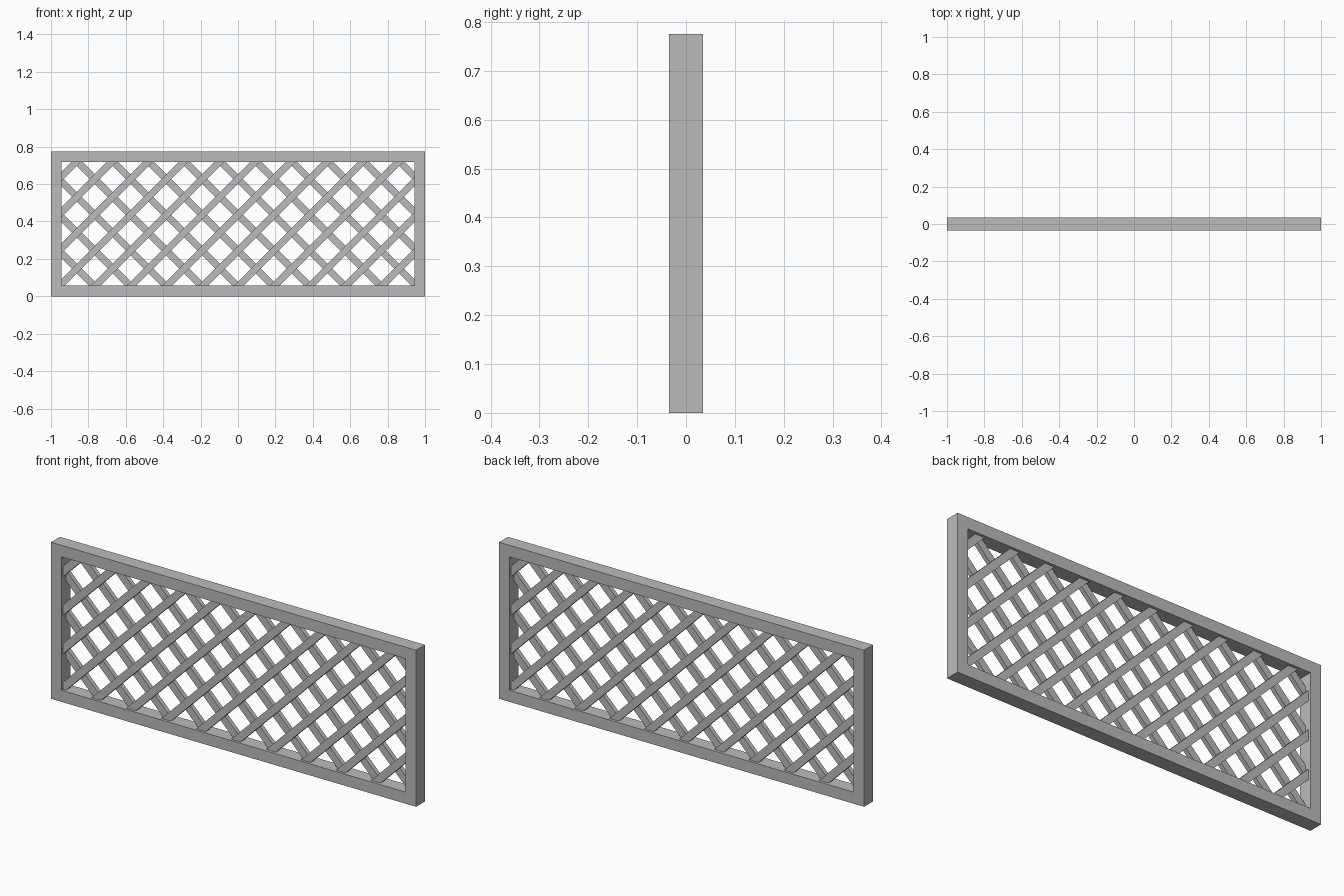
import bpy, bmesh, math
from mathutils import Matrix, Vector

if "Cube" in bpy.data.objects:
    bpy.data.objects.remove(bpy.data.objects["Cube"])

grey = bpy.data.materials.new("plain grey")
grey.diffuse_color = (0.5, 0.5, 0.5, 1)
grey.use_nodes = True
grey.node_tree.nodes["Principled BSDF"].inputs["Base Color"].default_value = grey.diffuse_color

W, H, D = 1.0, 0.775, 0.035      # half width, height, half depth
B = 0.057                        # frame border
ZC = H / 2
STEP = 0.0957                    # half the lattice pitch
SLAT_W, SLAT_T = 0.037, 0.022


def finish(bm, name):
    bmesh.ops.recalc_face_normals(bm, faces=bm.faces)
    me = bpy.data.meshes.new(name)
    bm.to_mesh(me)
    bm.free()
    me.materials.append(grey)
    ob = bpy.data.objects.new(name, me)
    bpy.context.collection.objects.link(ob)
    return ob


def frame():
    # Closed rectangular ring: outer and inner loops, front and back
    bm = bmesh.new()
    loops = []
    for x, z0, z1, y in ((W, 0, H, -D), (W, 0, H, D),
                         (W - B, B, H - B, D), (W - B, B, H - B, -D)):
        loops.append([bm.verts.new((px, y, pz)) for px, pz in
                      ((-x, z0), (x, z0), (x, z1), (-x, z1))])
    for a in range(4):
        p, q = loops[a], loops[(a + 1) % 4]
        for i in range(4):
            j = (i + 1) % 4
            bm.faces.new((p[i], p[j], q[j], q[i]))
    return finish(bm, "frame")


def slats(name, direction, y):
    # One layer of parallel diagonal slats, trimmed to the frame opening
    bm = bmesh.new()
    for k in range(-7, 9):
        c = direction * STEP * (2 * k - 0.5)
        m = (Matrix.Translation((c, y, ZC))
             @ Matrix.Rotation(-direction * math.pi / 4, 4, 'Y')
             @ Matrix.Diagonal((3, SLAT_T, SLAT_W, 1)))
        bmesh.ops.create_cube(bm, size=1, matrix=m)
    e = 0.002
    for co, no in (((W - B + e, 0, 0), (1, 0, 0)), ((-W + B - e, 0, 0), (-1, 0, 0)),
                   ((0, 0, H - B + e), (0, 0, 1)), ((0, 0, B - e), (0, 0, -1))):
        bmesh.ops.bisect_plane(bm, geom=bm.verts[:] + bm.edges[:] + bm.faces[:],
                               plane_co=Vector(co), plane_no=Vector(no), clear_outer=True)
        bmesh.ops.holes_fill(bm, edges=[ed for ed in bm.edges if ed.is_boundary], sides=8)
    return finish(bm, name)


frame()
slats("front_slats", 1, -SLAT_T / 2)
slats("back_slats", -1, SLAT_T / 2)
